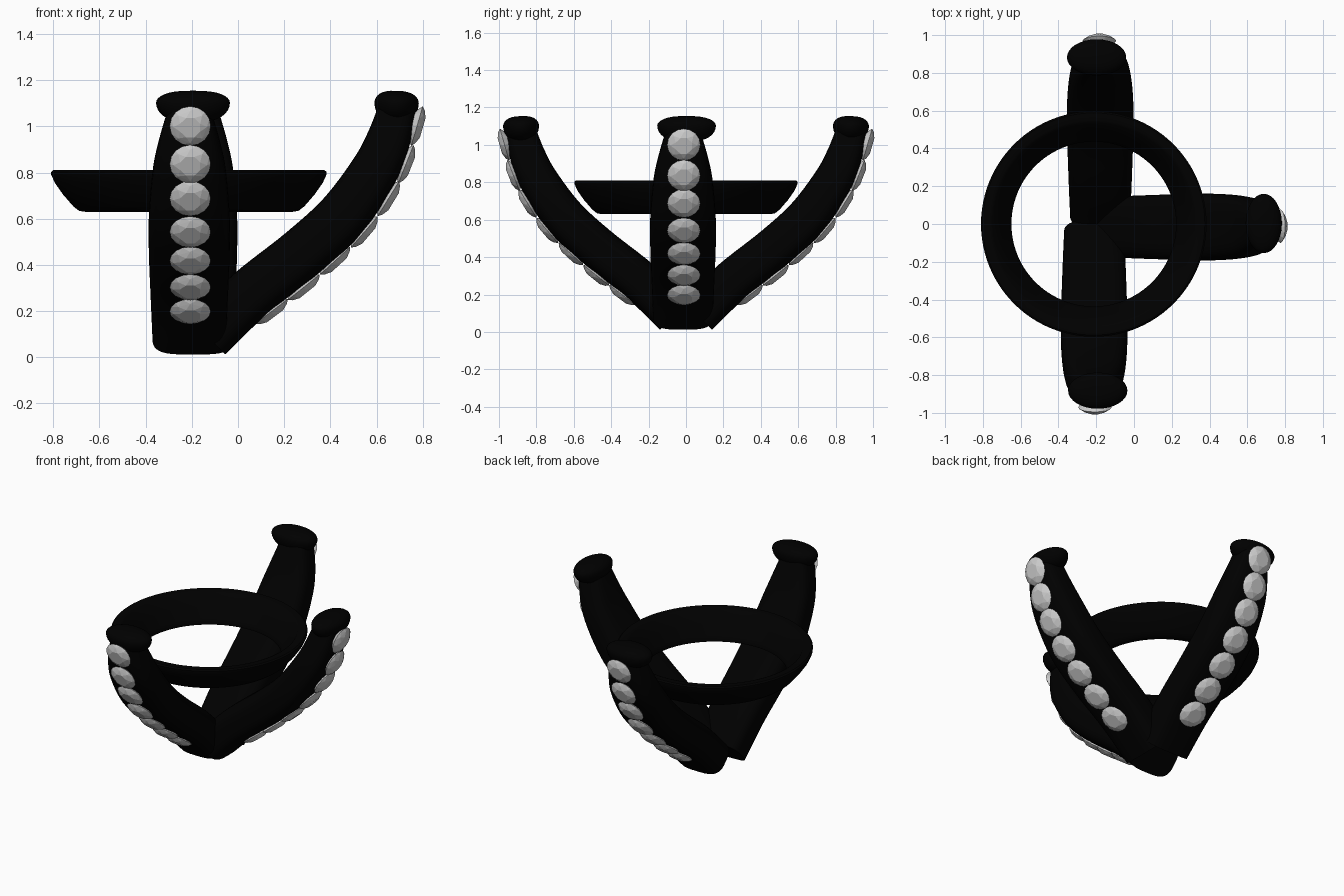
import bpy, bmesh, math
from mathutils import Vector, Matrix

if "Cube" in bpy.data.objects:
    bpy.data.objects.remove(bpy.data.objects["Cube"])

HUB = Vector((-0.195, 0, 0))
black = bpy.data.materials.new("black_metal")
black.diffuse_color = (0, 0, 0, 1)
black.use_nodes = True
black.node_tree.nodes["Principled BSDF"].inputs["Base Color"].default_value = black.diffuse_color


def finish(bm, name, mat=None, smooth=None):
    bmesh.ops.recalc_face_normals(bm, faces=bm.faces)
    me = bpy.data.meshes.new(name)
    bm.to_mesh(me)
    bm.free()
    ob = bpy.data.objects.new(name, me)
    bpy.context.collection.objects.link(ob)
    if mat:
        me.materials.append(mat)
    if smooth:
        bpy.ops.object.select_all(action='DESELECT')
        ob.select_set(True)
        bpy.context.view_layer.objects.active = ob
        bpy.ops.object.shade_smooth_by_angle(angle=math.radians(smooth))
    return ob


def spow(x, e):
    return math.copysign(abs(x) ** e, x)


def spline(pts, steps=6):
    """Catmull-Rom through tuples of any size."""
    p = [Vector(q) for q in pts]
    p = [2 * p[0] - p[1]] + p + [2 * p[-1] - p[-2]]
    out = []
    for a, b, c, d in zip(p, p[1:], p[2:], p[3:]):
        for i in range(steps):
            t = i / steps
            out.append(0.5 * (2 * b + (c - a) * t + (2 * a - 5 * b + 4 * c - d) * t * t
                              + (3 * b - a - 3 * c + d) * t ** 3))
    return out + [p[-2]]


def bridge(bm, rings, closed=False):
    pairs = list(zip(rings, rings[1:])) + ([(rings[-1], rings[0])] if closed else [])
    for a, b in pairs:
        n = len(a)
        for i in range(n):
            bm.faces.new((a[i], a[(i + 1) % n], b[(i + 1) % n], b[i]))


# Prong path (radius, height) and section (half width, half thickness)
path = [(0.06, 0.093), (0.25, 0.275), (0.472, 0.45), (0.648, 0.612),
        (0.784, 0.805), (0.846, 0.94), (0.885, 1.08)]
size = [(0.16, 0.113), (0.168, 0.113), (0.175, 0.113), (0.175, 0.112),
        (0.158, 0.104), (0.13, 0.095), (0.09, 0.08)]


def make_prong(name, frame):
    bm = bmesh.new()
    centers, sizes = spline(path), spline(size)
    rings, n = [], 40
    for k, (c, s) in enumerate(zip(centers, sizes)):
        t = (centers[min(k + 1, len(centers) - 1)] - centers[max(k - 1, 0)]).normalized()
        ring = []
        for i in range(n):
            a = 2 * math.pi * i / n
            u = spow(math.cos(a), 0.6) * s[0]
            v = spow(math.sin(a), 0.6) * s[1]
            ring.append(bm.verts.new(frame @ Vector((c[0] + t[1] * v, u - 0.016, c[1] - t[0] * v))))
        rings.append(ring)
    bridge(bm, rings)
    bm.faces.new(rings[0])
    bm.faces.new(rings[-1])
    finish(bm, name, black, 40)


# Rounded button on the prong tip, tapering towards its underside
def make_cap(name, frame):
    bm = bmesh.new()
    bmesh.ops.create_uvsphere(bm, u_segments=32, v_segments=16, radius=1)
    for v in bm.verts:
        r = math.hypot(v.co.x, v.co.y)
        if r > 1e-6:
            k = r ** 0.75 / r
            v.co.x *= k
            v.co.y *= k
        v.co.z = v.co.z * (0.052 if v.co.z > 0 else 0.085)
    m = (frame @ Matrix.Translation((0.882, 0.003, 1.102)) @ Matrix.Rotation(0.04, 4, 'Y')
         @ Matrix.Diagonal((0.096, 0.157, 1, 1)))
    bm.transform(m)
    finish(bm, name, black, 60)


# Faceted stone: girdle, crown, table and shallow back
def make_gem(name, matrix):
    bm = bmesh.new()
    for n, r, h, off in ((16, 0.089, 0, 0), (8, 0.073, 0.014, 0), (8, 0.047, 0.026, 0.5),
                         (8, 0.05, -0.035, 0)):
        for i in range(n):
            a = 2 * math.pi * (i + off) / n
            bm.verts.new((r * math.cos(a), r * math.sin(a), h))
    bmesh.ops.convex_hull(bm, input=bm.verts)
    bmesh.ops.dissolve_limit(bm, angle_limit=0.01, verts=bm.verts, edges=bm.edges)
    bm.transform(matrix)
    finish(bm, name)


gem_path = [Vector(p) for p in ((0.342, 0.195), (0.482, 0.30), (0.618, 0.415), (0.745, 0.54),
                                (0.85, 0.685), (0.926, 0.835), (0.974, 1.0))]

for label, angle in (("right", 0), ("back", 90), ("front", -90)):
    frame = Matrix.Translation(HUB) @ Matrix.Rotation(math.radians(angle), 4, 'Z')
    make_prong(label + "_prong", frame)
    make_cap(label + "_prong_cap", frame)
    for k, g in enumerate(gem_path):
        t = gem_path[min(k + 1, 6)] - gem_path[max(k - 1, 0)]
        t.normalize()
        z = Vector((t.y, 0, -t.x))
        x = Vector((t.x, 0, t.y))
        rot = Matrix((x, z.cross(x), z)).transposed().to_4x4()
        pos = Vector((g.x, -0.012, g.y)) - z * 0.004
        make_gem(f"{label}_gem_{k + 1}", frame @ Matrix.Translation(pos) @ rot)

# Flared support ring
profile = [(0.45, 0.63), (0.475, 0.634), (0.50, 0.653), (0.545, 0.705), (0.58, 0.755),
           (0.596, 0.79), (0.597, 0.802), (0.588, 0.81), (0.55, 0.81), (0.535, 0.803),
           (0.49, 0.73), (0.45, 0.67), (0.436, 0.645), (0.438, 0.634)]
bm = bmesh.new()
rings = []
for i in range(96):
    a = 2 * math.pi * i / 96
    rings.append([bm.verts.new((-0.213 + r * math.cos(a), r * math.sin(a), z)) for r, z in profile])
bridge(bm, rings, closed=True)
finish(bm, "support_ring", black, 40)
